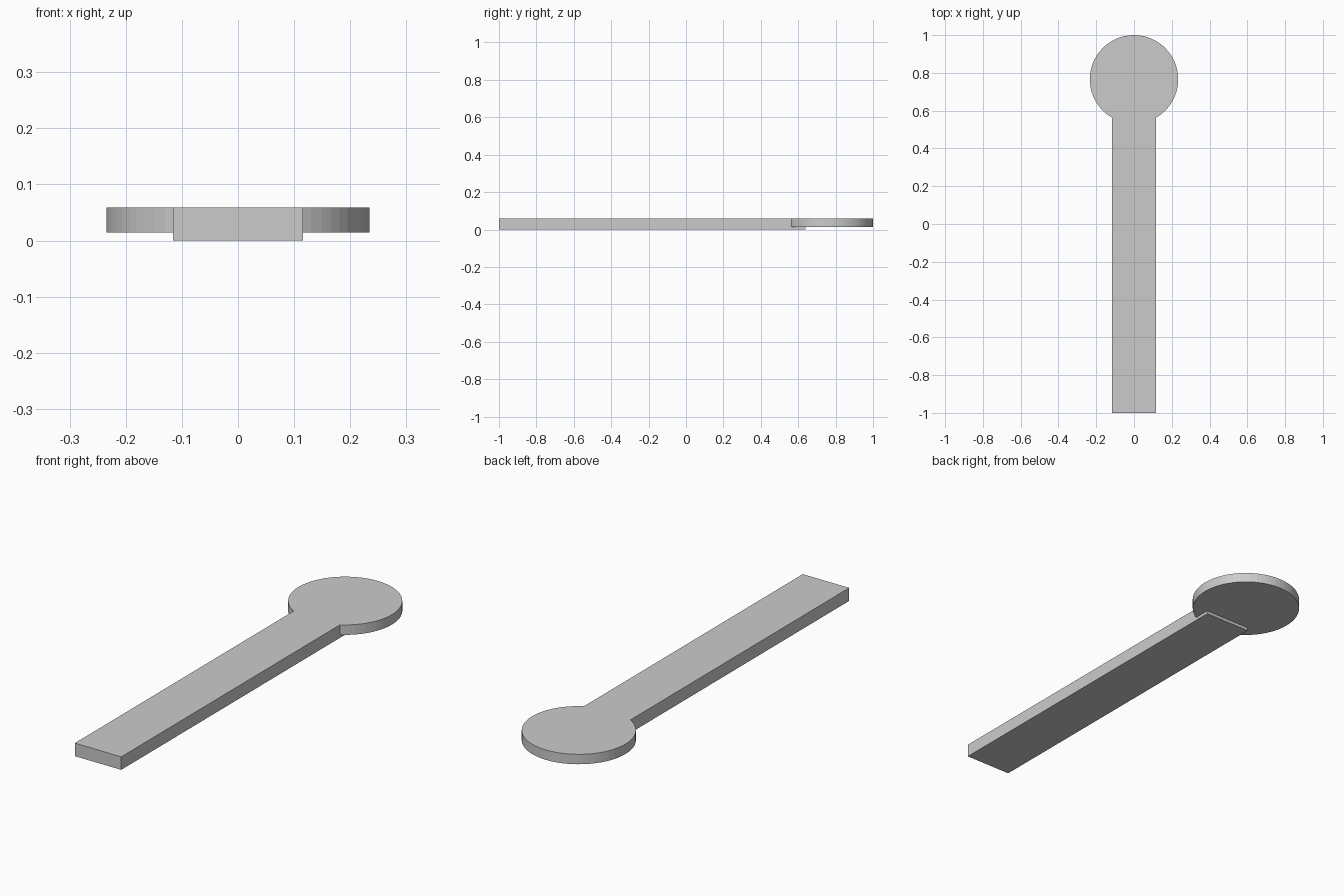
import bpy, bmesh
from mathutils import Matrix

if "Cube" in bpy.data.objects:
    bpy.data.objects.remove(bpy.data.objects["Cube"])

TOP = 0.059


def add_object(name, bm):
    mesh = bpy.data.meshes.new(name)
    bm.to_mesh(mesh)
    bm.free()
    obj = bpy.data.objects.new(name, mesh)
    bpy.context.collection.objects.link(obj)
    return obj


# Long flat handle, ending under the disc
bm = bmesh.new()
bmesh.ops.create_cube(bm, size=1, matrix=Matrix.Translation((0, -0.18, TOP / 2))
                      @ Matrix.Diagonal((0.232, 1.64, TOP, 1)))
handle = add_object("handle_with_disc", bm)

# Thinner round head, flush with the top of the handle
bm = bmesh.new()
bmesh.ops.create_cone(bm, cap_ends=True, segments=64, radius1=0.234, radius2=0.234,
                      depth=TOP - 0.014,
                      matrix=Matrix.Translation((0, 0.766, (TOP + 0.014) / 2)))
disc = add_object("disc_helper", bm)
disc.hide_render = True
disc.hide_set(True)

# Join both into one solid with a seamless top
union = handle.modifiers.new("union", 'BOOLEAN')
union.operation = 'UNION'
union.solver = 'EXACT'
union.object = disc
bpy.context.view_layer.objects.active = handle
handle.select_set(True)
bpy.ops.object.modifier_apply(modifier=union.name)
bpy.data.objects.remove(disc)
